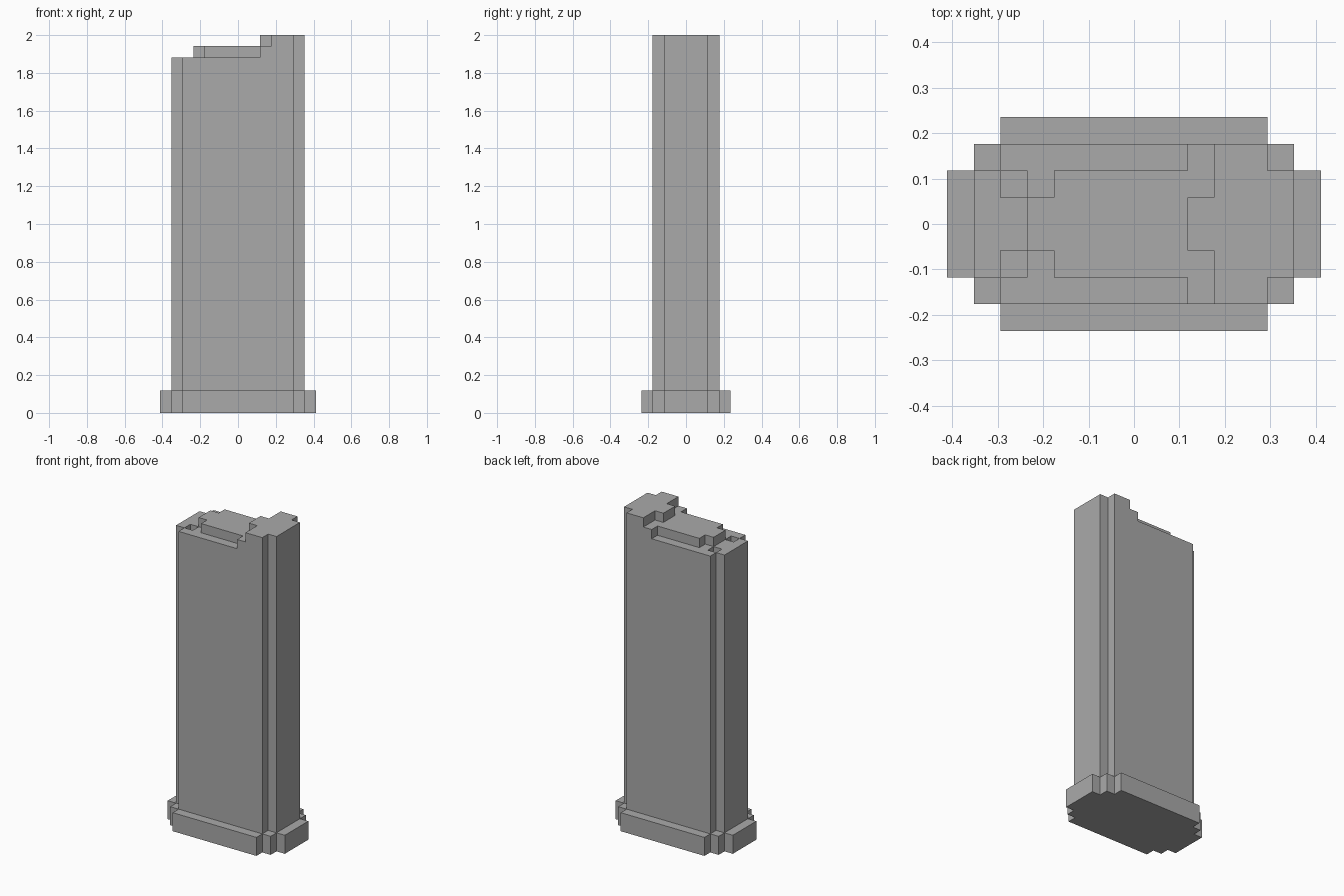
import bpy, bmesh

U = 2 / 34  # one block unit

cube = bpy.data.objects.get("Cube")
if cube:
    bpy.data.objects.remove(cube, do_unlink=True)

GREY = (0.4, 0.4, 0.4, 1)
grey = bpy.data.materials.new("matte_grey")
grey.use_nodes = True
grey.diffuse_color = GREY
grey.node_tree.nodes["Principled BSDF"].inputs["Base Color"].default_value = GREY


def prism(name, half, z0, z1):
    """Extrude a stepped half outline, mirrored across y = 0, from z0 to z1."""
    outline = half + [(x, -y) for x, y in reversed(half)]
    bm = bmesh.new()
    face = bm.faces.new([bm.verts.new((x * U, y * U, z0 * U)) for x, y in outline])
    top = bmesh.ops.extrude_face_region(bm, geom=[face])["geom"]
    verts = [v for v in top if isinstance(v, bmesh.types.BMVert)]
    bmesh.ops.translate(bm, verts=verts, vec=(0, 0, (z1 - z0) * U))
    bmesh.ops.recalc_face_normals(bm, faces=bm.faces)
    mesh = bpy.data.meshes.new(name)
    bm.to_mesh(mesh)
    bm.free()
    mesh.materials.append(grey)
    obj = bpy.data.objects.new(name, mesh)
    bpy.context.collection.objects.link(obj)
    return obj


def combine(target, tool, operation):
    """Apply a boolean and discard the tool object."""
    mod = target.modifiers.new(operation.lower(), "BOOLEAN")
    mod.operation, mod.solver, mod.object = operation, "EXACT", tool
    bpy.context.view_layer.objects.active = target
    bpy.ops.object.modifier_apply(modifier=mod.name)
    bpy.data.objects.remove(tool, do_unlink=True)


# Stepped floor plate
prism("floor_plate", [(-7, 2), (-6, 2), (-6, 3), (-5, 3), (-5, 4),
                      (5, 4), (5, 3), (6, 3), (6, 2), (7, 2)], 0, 2)

# Tall body with notched corners
right_end = [(5, 3), (5, 2), (6, 2)]
body = prism("body", [(-6, 2), (-5, 2), (-5, 3)] + right_end, 2, 32)

# Low shelf and raised end, fused with the body
shelf = prism("shelf", [(-4, 1), (-3, 1), (-3, 2), (2, 2), (2, 3)] + right_end, 32, 33)
combine(body, shelf, "UNION")
raised_end = prism("raised_end", [(2, 1), (3, 1), (3, 3)] + right_end, 33, 34)
combine(body, raised_end, "UNION")

# Two small square pits in the top
for side in (-1, 1):
    bpy.ops.mesh.primitive_cube_add(size=1, location=(-4.5 * U, side * 1.5 * U, 32 * U))
    pit = bpy.context.object
    pit.name = "pit_cutter"
    pit.scale = (U, U, 2 * U)
    pit.hide_render = True
    bpy.context.view_layer.update()
    combine(body, pit, "DIFFERENCE")

# Merge flat regions left by the fusing
bm = bmesh.new()
bm.from_mesh(body.data)
bmesh.ops.remove_doubles(bm, verts=bm.verts, dist=0.0005)
bmesh.ops.dissolve_limit(bm, angle_limit=0.02, verts=bm.verts, edges=bm.edges)
bm.to_mesh(body.data)
bm.free()
